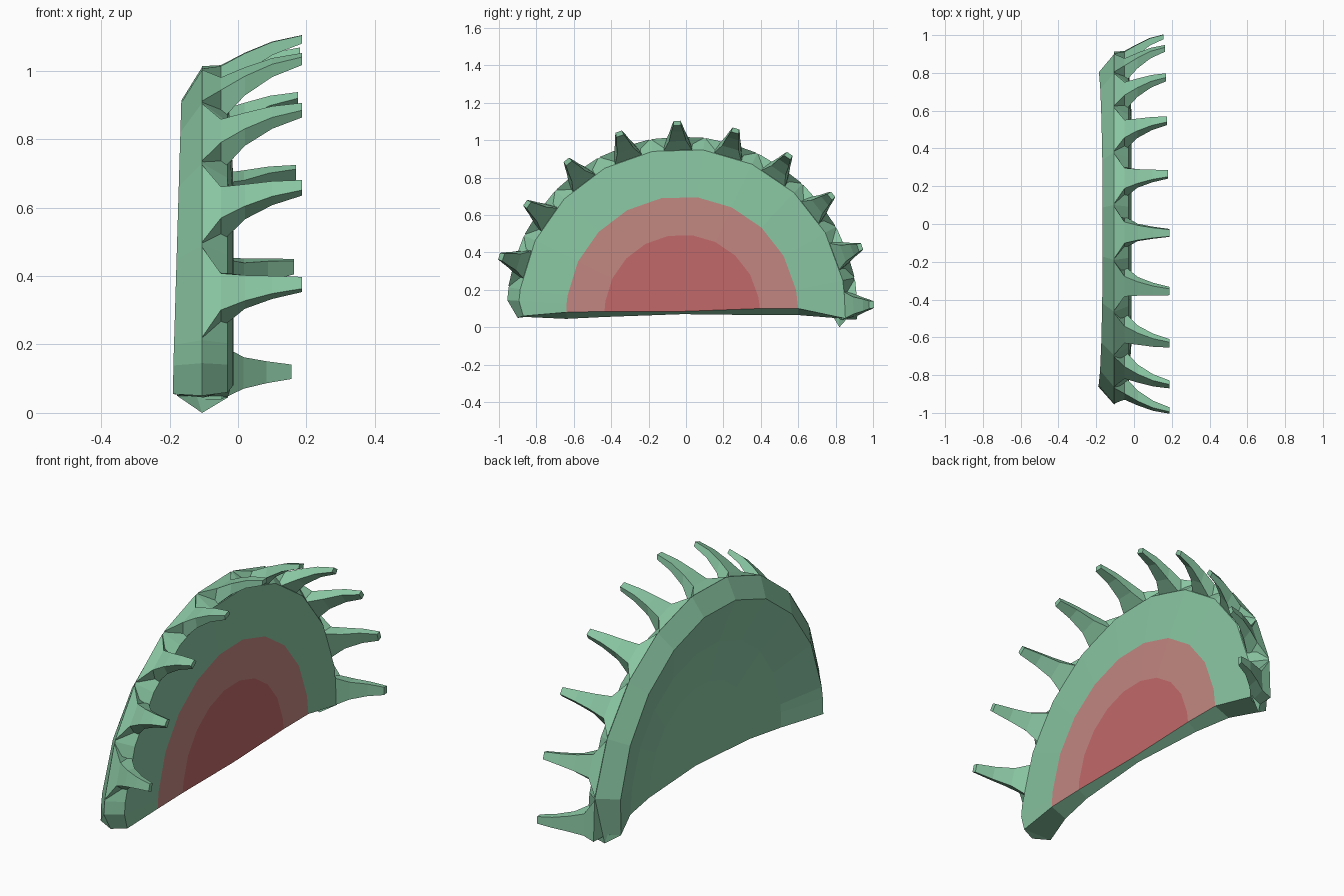
import bpy, bmesh
from math import sin, cos, radians
from mathutils import Vector

if "Cube" in bpy.data.objects:
    bpy.data.objects.remove(bpy.data.objects["Cube"])

CY, CZ = -0.02, 0.08          # hub of the half disc
STEP, FIRST, COUNT = 17.85, 2.3, 10


def material(name, rgb):
    m = bpy.data.materials.new(name)
    m.diffuse_color = (*rgb, 1)
    m.use_nodes = True
    m.node_tree.nodes["Principled BSDF"].inputs["Base Color"].default_value = m.diffuse_color
    return m


GREEN = material("leaf green", (0.25, 0.56, 0.36))
PINK = material("soft pink", (0.54, 0.24, 0.22))
RED = material("deep red", (0.54, 0.14, 0.14))


def polar(x, r, deg, t=0.0):
    """Point at depth x, radius r, angle deg, shifted t along the tangent."""
    a = radians(deg)
    return Vector((x, CY + r * cos(a) - t * sin(a), CZ + r * sin(a) + t * cos(a)))


def finish(bm, name, mats):
    bmesh.ops.recalc_face_normals(bm, faces=bm.faces)
    me = bpy.data.meshes.new(name)
    bm.to_mesh(me)
    bm.free()
    for m in mats:
        me.materials.append(m)
    ob = bpy.data.objects.new(name, me)
    bpy.context.collection.objects.link(ob)
    return ob


# Leaf pad: half disc, flat inner face, bevelled rim, dished back
rings = [(-0.013, 0.415), (-0.014, 0.62), (-0.03, 0.875), (-0.105, 0.938),
         (-0.178, 0.84), (-0.10, 0.62), (-0.065, 0.415)]
# end corners (y, z) on the right and left, one per ring
right = [(0.395, 0.10), (0.60, 0.10), (0.86, 0.045), (0.82, 0.0),
         (0.79, 0.05), (0.60, 0.065), (0.395, 0.065)]
left = [(-0.435, 0.085), (-0.64, 0.08), (-0.87, 0.06), (-0.90, 0.05),
        (-0.86, 0.055), (-0.64, 0.045), (-0.435, 0.055)]
angles = [FIRST + STEP * (k + 0.5) for k in range(COUNT)] + [176]

bm = bmesh.new()
hub_front = bm.verts.new((-0.013, CY, 0.085))
hub_back = bm.verts.new((-0.045, CY, 0.07))
cols = [[bm.verts.new((x, *p)) for (x, r), p in zip(rings, right)]]
for a in angles:
    col = []
    for i, (x, r) in enumerate(rings):
        p = polar(x, r, a)
        if i == 4:
            p.x = -0.193 + 0.03 * p.z      # back rim leans slightly
        col.append(bm.verts.new(p))
    cols.append(col)
cols.append([bm.verts.new((-0.19 if i == 4 else x, *p))
             for i, ((x, r), p) in enumerate(zip(rings, left))])
for c, d in zip(cols, cols[1:]):
    bm.faces.new((hub_front, c[0], d[0])).material_index = 2
    bm.faces.new((hub_back, d[-1], c[-1]))
    for i in range(len(rings) - 1):
        f = bm.faces.new((c[i], c[i + 1], d[i + 1], d[i]))
        f.material_index = 1 if i == 0 else 0
# bottom edge
for c in (cols[0], cols[-1]):
    bm.faces.new((hub_front, c[0], c[6], hub_back))
    bm.faces.new((c[0], c[1], c[5], c[6]))
    bm.faces.new((c[1], c[2], c[4], c[5]))
    bm.faces.new((c[2], c[3], c[4]))
finish(bm, "leaf_pad", [GREEN, PINK, RED])

# Rim spikes: (x, inner radius, outer radius, half width inner, half width outer)
sections = [(-0.105, 0.84, 0.93, 0.12, 0.138),
            (-0.05, 0.85, 0.935, 0.085, 0.056),
            (0.02, 0.915, 0.972, 0.046, 0.039),
            (0.10, 0.967, 1.005, 0.032, 0.027),
            (0.187, 1.0, 1.024, 0.021, 0.018)]
for k in range(COUNT):
    a = FIRST + STEP * k
    stretch = (0.157 + 0.03 * min(1, k / 5)) / 0.187
    lowest = -0.075 if k == 0 else -1      # end spike stays clear of the floor
    bm = bmesh.new()
    loops = []
    for x, ri, ro, wi, wo in sections:
        x = x * stretch if x > 0 else x
        loops.append([bm.verts.new(polar(x, r, a, max(t, lowest))) for r, t in
                      ((ri, -wi), (ro, -wo), (ro, wo), (ri, wi))])
    for p, q in zip(loops, loops[1:]):
        for i in range(4):
            j = (i + 1) % 4
            bm.faces.new((p[i], p[j], q[j], q[i]))
    bm.faces.new(loops[0])
    bm.faces.new(loops[-1])
    finish(bm, f"rim_spike_{k + 1}", [GREEN])
